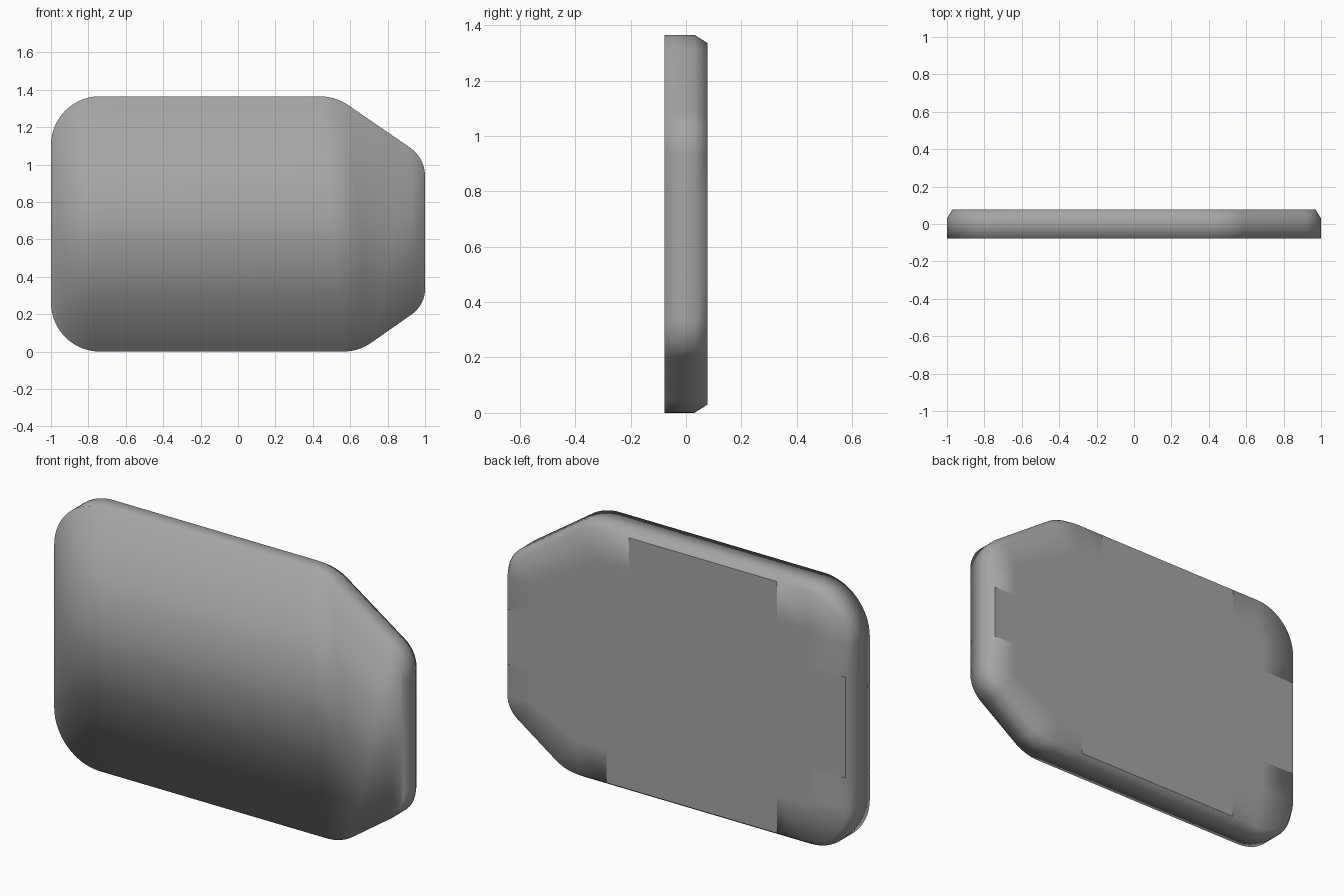
import bpy, bmesh
from math import pi, cos, sin, tan, atan2

if "Cube" in bpy.data.objects:
    bpy.data.objects.remove(bpy.data.objects["Cube"])

# Outline corners seen from the front, counter-clockwise:
# (x, z, fillet radius, blend depth on back face, lead-in length, lead-out length)
CORNERS = [(-1, 0, 0.262, 0.23, 0.16, 0.16), (0.645, 0, 0.26, 0.2, 0.16, 0),
           (1, 0.249, 0.165, 0.16, 0, 0.16), (1, 1.035, 0.185, 0.16, 0.16, 0),
           (0.52, 1.365, 0.28, 0.2, 0, 0.16), (-1, 1.365, 0.262, 0.23, 0.16, 0.16)]
SEG = 14


def outline():
    """Points (x, z, normal x, normal z, blend depth), arc indices, straight-run indices."""
    pts, core, flat = [], [], set()
    n = len(CORNERS)
    for i, (x, z, r, depth, lead, trail) in enumerate(CORNERS):
        px, pz = CORNERS[i - 1][:2]
        nx, nz = CORNERS[(i + 1) % n][:2]
        a0 = atan2(z - pz, x - px)
        a1 = atan2(nz - z, nx - x)
        turn = (a1 - a0) % (2 * pi)
        t = r * tan(turn / 2)
        cx = x - t * cos(a0) - r * sin(a0)
        cz = z - t * sin(a0) + r * cos(a0)

        def add(a, shift):
            u, w = cos(a), sin(a)
            pts.append((cx + r * u - w * shift, cz + r * w + u * shift, u, w, depth))

        if lead:
            add(a0 - pi / 2, -lead)
        for k in range(SEG + 1):
            core.append(len(pts))
            add(a0 + turn * k / SEG - pi / 2, 0)
        if trail:
            add(a0 + turn - pi / 2, trail)
            flat.add(len(pts) - 1)
    return pts, core, flat


bm = bmesh.new()
pts, core, flat = outline()
n = len(pts)


def ring(y, inset=None):
    return [bm.verts.new((x - u * d, y, z - w * d))
            for x, z, u, w, depth in pts
            for d in [depth if inset is None else inset]]


# Front rim, start of chamfer, back rim, blend line on the back face
rings = [ring(-0.078, 0), ring(0.03, 0), ring(0.078, 0.03), ring(0.078)]
for level, (a, b) in enumerate(zip(rings, rings[1:])):
    for i in range(n):
        j = (i + 1) % n
        f = bm.faces.new((a[i], a[j], b[j], b[i]))
        # Straight runs of the back face stay flat, corners blend softly
        f.smooth = not (level == 2 and i in flat)

# Front face: upright strips joining the lower and upper outline
front, half = rings[0], n // 2
cuts = [0] + [c for c in core if c < half][1:-1] + [half - 1]
for i, j in zip(cuts, cuts[1:]):
    bm.faces.new(front[i:j + 1] + front[n - 1 - j:n - i]).smooth = True

# Flat middle of the back face
bm.faces.new(rings[-1]).smooth = False
bmesh.ops.recalc_face_normals(bm, faces=bm.faces)

mesh = bpy.data.meshes.new("panel")
bm.to_mesh(mesh)
bm.free()
grey = bpy.data.materials.new("dark_grey")
grey.diffuse_color = (0.38, 0.38, 0.38, 1)
grey.use_nodes = True
grey.node_tree.nodes["Principled BSDF"].inputs["Base Color"].default_value = grey.diffuse_color
mesh.materials.append(grey)
bpy.context.collection.objects.link(bpy.data.objects.new("panel", mesh))
